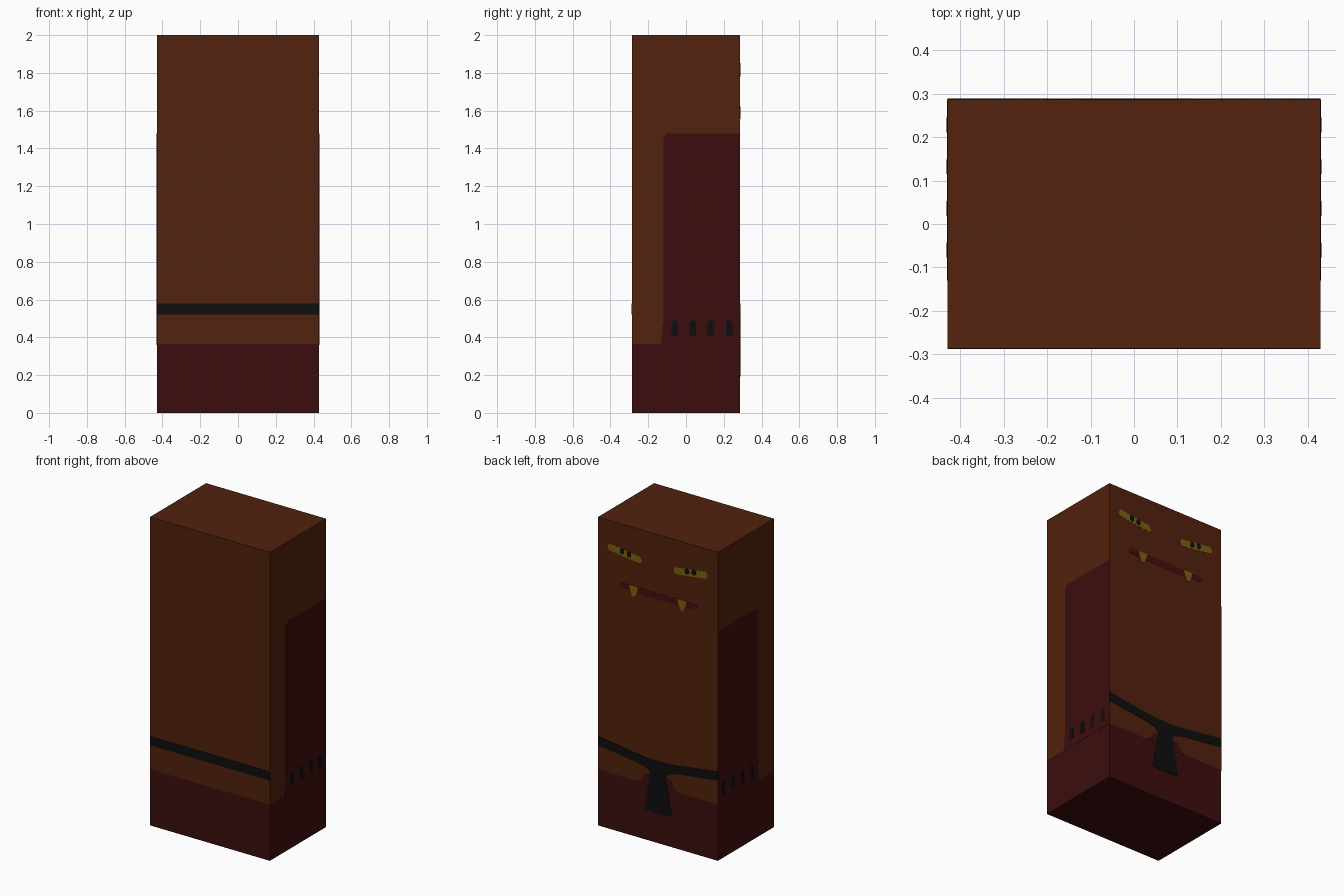
import bpy, bmesh

if "Cube" in bpy.data.objects:
    bpy.data.objects.remove(bpy.data.objects["Cube"])

W, D, H = 0.43, 0.287, 2.0     # half width, half depth, height
LEG_TOP = 0.365


def srgb(r, g, b):
    def lin(c):
        c /= 255
        return c / 12.92 if c <= 0.04045 else ((c + 0.055) / 1.055) ** 2.4
    return (lin(r), lin(g), lin(b), 1)


def material(name, rgb):
    m = bpy.data.materials.new(name)
    m.diffuse_color = srgb(*rgb)
    m.use_nodes = True
    m.node_tree.nodes["Principled BSDF"].inputs["Base Color"].default_value = m.diffuse_color
    return m


BROWN = material("brown skin", (82, 34, 14))
RED = material("dark red", (60, 13, 14))
MOUTH = material("mouth red", (72, 12, 18))
BLACK = material("black", (14, 14, 14))
YELLOW = material("dull yellow", (122, 98, 14))


def finish(name, bm, mats):
    bmesh.ops.recalc_face_normals(bm, faces=bm.faces)
    me = bpy.data.meshes.new(name)
    bm.to_mesh(me)
    bm.free()
    for m in mats:
        me.materials.append(m)
    ob = bpy.data.objects.new(name, me)
    bpy.context.collection.objects.link(ob)
    return ob


# Maps a 2D outline (u, z) and outward offset o to each wall of the block
WALLS = {
    "back": lambda u, z, o: (u, D + o, z),
    "front": lambda u, z, o: (u, -D - o, z),
    "right": lambda u, z, o: (W + o, u, z),
    "left": lambda u, z, o: (-W - o, u, z),
}


def plate(name, pts, wall, mat, layer=1):
    """Thin painted plate; higher layers sit on top of lower ones."""
    place = WALLS[wall]
    bm = bmesh.new()
    inner = [bm.verts.new(place(u, z, -0.001)) for u, z in pts]
    outer = [bm.verts.new(place(u, z, 0.0012 * layer)) for u, z in pts]
    bm.faces.new(inner)
    bm.faces.new(outer)
    n = len(pts)
    for i in range(n):
        j = (i + 1) % n
        bm.faces.new((inner[i], inner[j], outer[j], outer[i]))
    return finish(name, bm, [mat])


def mirrored(half):
    """Complete an outline given from top centre to bottom centre at +u."""
    return half + [(-u, z) for u, z in reversed(half) if u > 0]


# Body block, cut at the leg line and coloured by height
bm = bmesh.new()
bmesh.ops.create_cube(bm, size=1)
for v in bm.verts:
    v.co = (v.co.x * 2 * W, v.co.y * 2 * D, (v.co.z + 0.5) * H)
bmesh.ops.bisect_plane(bm, geom=bm.verts[:] + bm.edges[:] + bm.faces[:],
                       plane_co=(0, 0, LEG_TOP), plane_no=(0, 0, 1))
for f in bm.faces:
    f.material_index = 1 if f.calc_center_median().z < LEG_TOP else 0
finish("body", bm, [BROWN, RED])

# Arms with finger nails on both sides
ARM = [(-0.12, 1.46), (-0.10, 1.48), (D, 1.48), (D, 0.36),
       (-0.13, 0.36), (-0.13, 0.41), (-0.12, 0.48)]
for wall in ("right", "left"):
    plate(wall + "_arm", ARM, wall, RED)
    for i in range(4):
        c = -0.06 + 0.096 * i
        nail = [(c - 0.017, 0.41), (c + 0.017, 0.41), (c + 0.017, 0.475),
                (c + 0.008, 0.49), (c - 0.008, 0.49), (c - 0.017, 0.475)]
        plate(f"{wall}_nail_{i + 1}", nail, wall, BLACK, 2)

# Belt: straight in front, sagging to a hanging flap at the back
plate("belt_front", [(-W, 0.52), (W, 0.52), (W, 0.58), (-W, 0.58)],
      "front", BLACK)
plate("loincloth_top", mirrored([(0.09, 0.43), (0.12, 0.38), (0.16, 0.36)]),
      "back", RED)
plate("belt_back", mirrored([(0.07, 0.532), (0.16, 0.542), (W, 0.58),
                             (W, 0.52), (0.15, 0.485), (0.075, 0.465),
                             (0.056, 0.44), (0.097, 0.20), (0.05, 0.193)]),
      "back", BLACK, 2)

# Face: mouth, fangs, eyes and pupils, mirrored across x
plate("mouth", mirrored([(0.27, 1.622), (0.285, 1.605), (0.275, 1.587),
                         (0.15, 1.578)]), "back", MOUTH)
EYE = [(0.11, 1.80), (0.125, 1.824), (0.22, 1.836), (0.345, 1.853),
       (0.362, 1.83), (0.352, 1.808), (0.22, 1.79), (0.125, 1.78)]
FANG = [(0.14, 1.622), (0.208, 1.622), (0.198, 1.588), (0.186, 1.555),
        (0.166, 1.555), (0.15, 1.588)]
for side, s in (("right", 1), ("left", -1)):
    plate(side + "_eye", [(s * u, z) for u, z in EYE], "back", YELLOW)
    plate(side + "_fang", [(s * u, z) for u, z in FANG], "back", YELLOW, 2)
    for k, (u, z) in enumerate(((0.207, 1.817), (0.257, 1.824))):
        dot = [(s * (u + a * 0.015), z + b * 0.018) for a, b in
               ((-1, -0.5), (-0.5, -1), (0.5, -1), (1, -0.5),
                (1, 0.5), (0.5, 1), (-0.5, 1), (-1, 0.5))]
        plate(f"{side}_pupil_{k + 1}", dot, "back", BLACK, 2)
